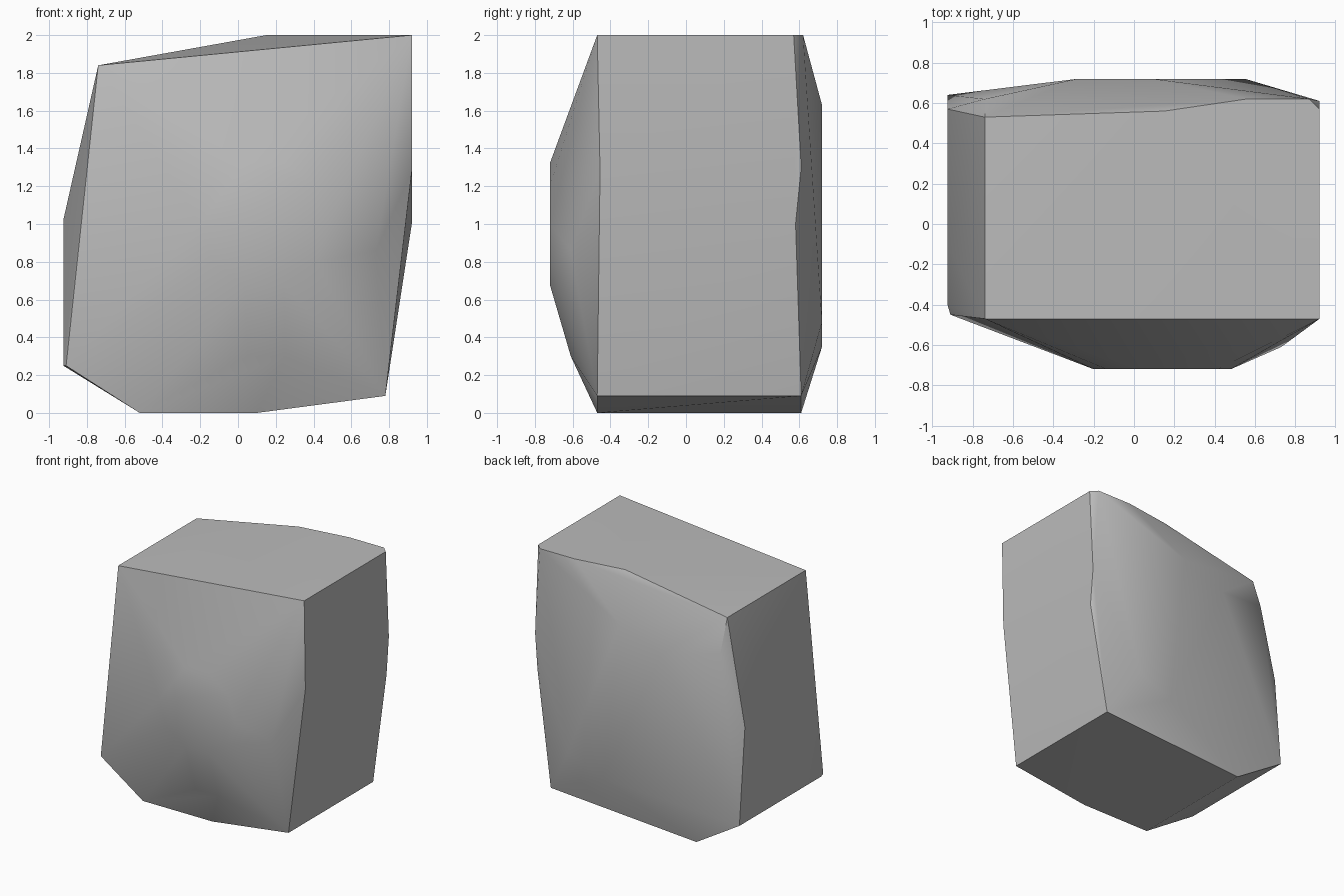
import bpy
import bmesh
import math
from mathutils import Vector

default_cube = bpy.data.objects.get("Cube")
if default_cube:
    bpy.data.objects.remove(default_cube, do_unlink=True)


def make_material(name, color):
    material = bpy.data.materials.new(name)
    material.use_nodes = True
    material.diffuse_color = color
    shader = next(n for n in material.node_tree.nodes if n.type == "BSDF_PRINCIPLED")
    shader.inputs["Base Color"].default_value = color
    shader.inputs["Roughness"].default_value = 0.8
    return material


def ring(center, radius, count):
    """Corners of an upright polygon facing the front."""
    points = []
    for i in range(count):
        angle = math.tau * i / count
        offset = Vector((math.cos(angle), 0, math.sin(angle)))
        points.append(Vector(center) + offset * radius)
    return points


def hull_object(name, points, material):
    """Wrap a set of corner points in a convex skin."""
    bm = bmesh.new()
    for point in points:
        bm.verts.new(point)
    result = bmesh.ops.convex_hull(bm, input=bm.verts[:])
    unused = {v for v in bm.verts if not v.link_faces}
    bmesh.ops.delete(bm, geom=list(unused), context="VERTS")
    bmesh.ops.dissolve_limit(bm, angle_limit=math.radians(0.5),
                             verts=bm.verts[:], edges=bm.edges[:])
    bmesh.ops.recalc_face_normals(bm, faces=bm.faces[:])
    mesh = bpy.data.meshes.new(name)
    bm.to_mesh(mesh)
    bm.free()
    mesh.materials.append(material)
    obj = bpy.data.objects.new(name, mesh)
    bpy.context.collection.objects.link(obj)
    return obj


# Front rim corners
front_rim = [
    (-0.74, -0.47, 1.84), (0.92, -0.47, 2), (0.92, -0.455, 1.28),
    (0.78, -0.47, 0.09), (0.1, -0.47, 0), (-0.52, -0.47, 0),
    (-0.91, -0.45, 0.25),
]

# Flat front knob with two lower bulges
front_bulge = ring((0.14, -0.72, 1), 0.34, 10)
front_bulge += [(0.73, -0.61, 0.86), (0.05, -0.61, 0.3), (0.25, -0.61, 0.3)]

# Back rim corners
back_rim = [
    (-0.74, 0.53, 1.84), (0.15, 0.56, 2), (0.56, 0.62, 2), (0.87, 0.62, 2),
    (0.92, 0.57, 2), (0.92, 0.61, 1.3), (0.92, 0.58, 1), (0.78, 0.61, 0.09),
    (-0.52, 0.61, 0), (-0.925, 0.64, 0.25), (-0.925, 0.57, 1.02),
    (-0.74, 0.62, 1.58),
]

# Flat raised facet on the back
back_bulge = [(x, 0.72, z) for x, z in
              ((0.09, 1.63), (-0.28, 1.49), (0.24, 0.35), (0.55, 0.48))]

# Bulge along the right side
side_bulge = [(-0.925, -0.1, 1.02), (-0.925, -0.4, 0.25)]

stone = make_material("stone grey", (0.5, 0.5, 0.5, 1))
rock = hull_object("rock", front_rim + front_bulge + back_rim + back_bulge + side_bulge, stone)

# Soft facets, crisp outer edges
bpy.ops.object.select_all(action="DESELECT")
rock.select_set(True)
bpy.context.view_layer.objects.active = rock
bpy.ops.object.shade_smooth_by_angle(angle=math.radians(30))
